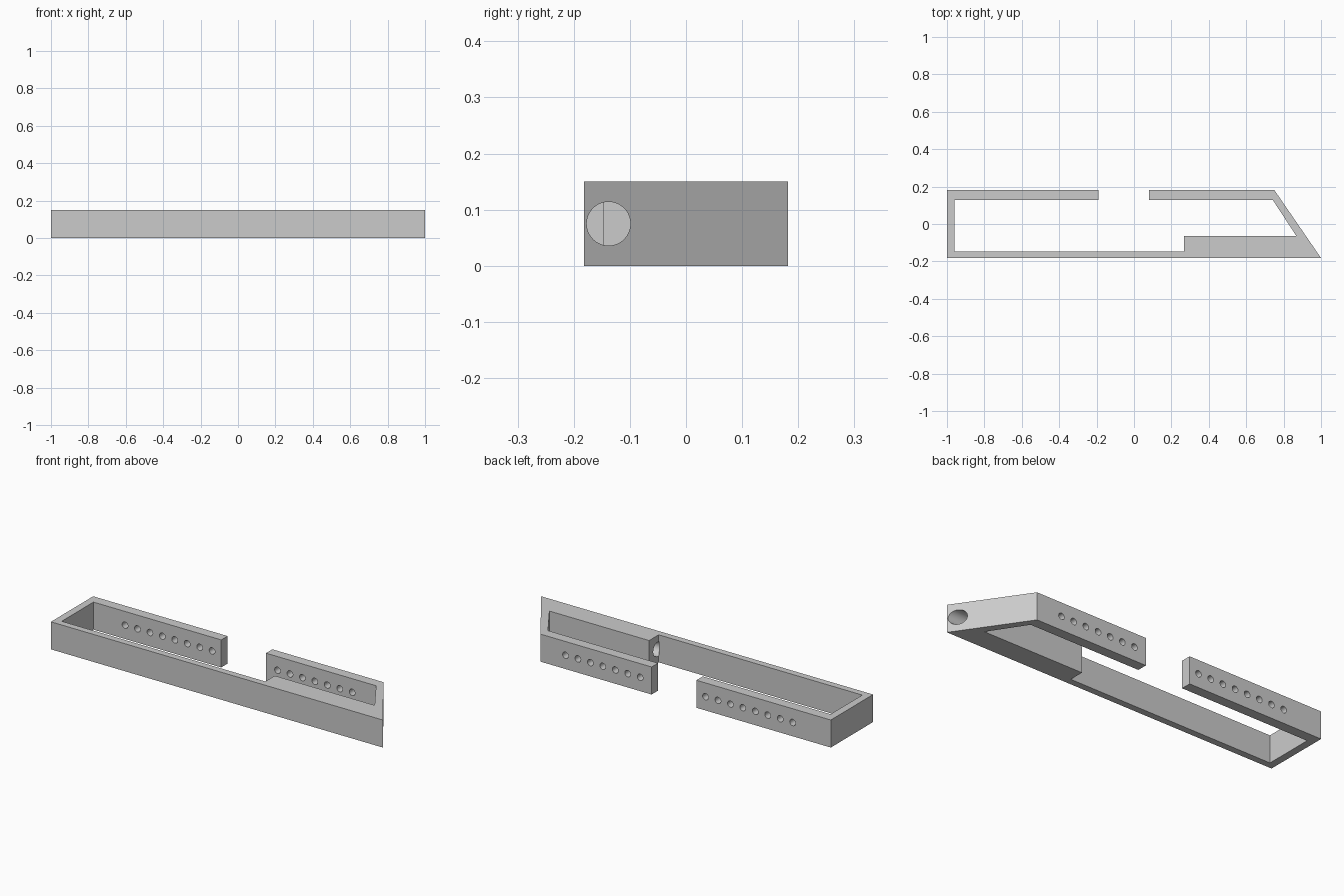
import bpy, bmesh, math
from mathutils import Matrix, Vector

cube = bpy.data.objects.get("Cube")
if cube:
    bpy.data.objects.remove(cube, do_unlink=True)

HEIGHT = 0.15
MID = HEIGHT / 2

# Single grey material
grey = bpy.data.materials.new("plain grey")
grey.use_nodes = True
colour = (0.6, 0.6, 0.6, 1)
grey.diffuse_color = colour
grey.node_tree.nodes["Principled BSDF"].inputs["Base Color"].default_value = colour


def make_object(name, bm):
    bmesh.ops.recalc_face_normals(bm, faces=bm.faces)
    mesh = bpy.data.meshes.new(name)
    bm.to_mesh(mesh)
    bm.free()
    mesh.materials.append(grey)
    obj = bpy.data.objects.new(name, mesh)
    bpy.context.collection.objects.link(obj)
    return obj


def add_cylinder(bm, start, end, radius, segments):
    start, end = Vector(start), Vector(end)
    axis = end - start
    turn = axis.to_track_quat('Z', 'Y').to_matrix().to_4x4()
    bmesh.ops.create_cone(bm, cap_ends=True, segments=segments,
                          radius1=radius, radius2=radius, depth=axis.length,
                          matrix=Matrix.Translation((start + end) / 2) @ turn)


# Open frame: outer outline, then back along the inside of the gap
outline = [
    (-0.19, 0.182), (-1, 0.182), (-1, -0.182), (1, -0.182),
    (0.75, 0.182), (0.08, 0.182), (0.08, 0.127), (0.743, 0.127),
    (0.868, -0.064), (0.267, -0.064), (0.267, -0.146),
    (-0.96, -0.146), (-0.96, 0.127), (-0.19, 0.127),
]
bm = bmesh.new()
base = bm.faces.new([bm.verts.new((x, y, 0)) for x, y in outline])
walls = bmesh.ops.extrude_face_region(bm, geom=[base])
top = [v for v in walls["geom"] if isinstance(v, bmesh.types.BMVert)]
bmesh.ops.translate(bm, verts=top, vec=(0, 0, HEIGHT))
frame = make_object("frame", bm)

# Rows of small holes through the rear arms, and the long bore in the block
bm = bmesh.new()
for first, count in ((-0.77, 8), (0.149, 7)):
    for i in range(count):
        x = first + 0.075 * i
        add_cylinder(bm, (x, 0.08, MID), (x, 0.23, MID), 0.0175, 24)
add_cylinder(bm, (0.266, -0.138, MID), (1.1, -0.138, MID), 0.039, 48)
cutter = make_object("hole_cutter", bm)
cutter.hide_render = True

drill = frame.modifiers.new("holes", 'BOOLEAN')
drill.operation = 'DIFFERENCE'
drill.solver = 'EXACT'
drill.object = cutter

bpy.ops.object.select_all(action='DESELECT')
frame.select_set(True)
bpy.context.view_layer.objects.active = frame
bpy.ops.object.modifier_apply(modifier=drill.name)
bpy.data.objects.remove(cutter, do_unlink=True)
bpy.ops.object.shade_smooth_by_angle(angle=math.radians(30))
